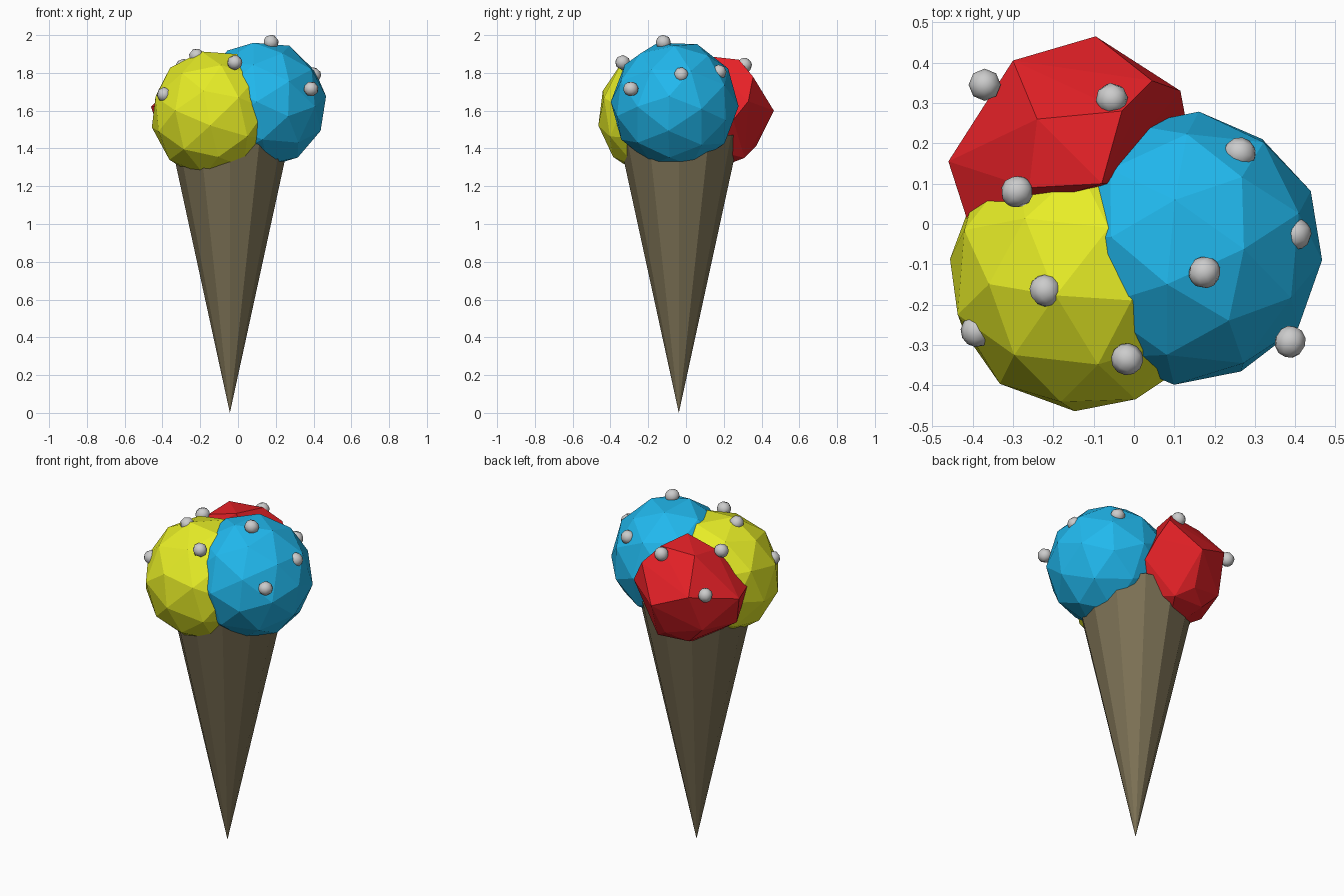
import bpy, bmesh
from math import radians
from mathutils import Euler, Matrix, Vector

if "Cube" in bpy.data.objects:
    bpy.data.objects.remove(bpy.data.objects["Cube"])


def colour(name, rgb):
    m = bpy.data.materials.new(name)
    m.diffuse_color = (*rgb, 1)
    m.use_nodes = True
    m.node_tree.nodes["Principled BSDF"].inputs["Base Color"].default_value = m.diffuse_color
    return m


def add(name, bm, mat=None, smooth=False):
    bmesh.ops.recalc_face_normals(bm, faces=bm.faces)
    me = bpy.data.meshes.new(name)
    for f in bm.faces:
        f.smooth = smooth
    bm.to_mesh(me)
    bm.free()
    ob = bpy.data.objects.new(name, me)
    bpy.context.collection.objects.link(ob)
    if mat:
        me.materials.append(mat)
    return ob


# Cone: twelve flat sides, point down
bm = bmesh.new()
rim = 1.47
bmesh.ops.create_cone(bm, cap_ends=True, segments=12, radius1=0, radius2=0.32, depth=rim,
                      matrix=Matrix.Translation((-0.043, -0.038, rim / 2)))
bmesh.ops.remove_doubles(bm, verts=bm.verts, dist=1e-4)
add("wafer_cone", bm, colour("wafer", (0.2, 0.165, 0.09)))


# Round scoops: faceted balls, each turned differently
def scoop(name, centre, r, turn, mat):
    bm = bmesh.new()
    rot = Euler([radians(a) for a in turn]).to_matrix().to_4x4()
    bmesh.ops.create_icosphere(bm, subdivisions=2, radius=r,
                               matrix=Matrix.Translation(centre) @ rot)
    add(name, bm, mat)


scoop("yellow_scoop", (-0.12, -0.125, 1.58), 0.345, (20, 10, 35), colour("yellow", (0.8, 0.85, 0.02)))
scoop("blue_scoop", (0.13, -0.06, 1.635), 0.34, (35, 15, 10), colour("blue", (0.015, 0.48, 0.85)))

# Red scoop: rougher chunk, hull of a few corners
corners = [(-0.095, 0.465, 1.60), (-0.30, 0.405, 1.68), (0.045, 0.355, 1.78), (0.115, 0.33, 1.65),
           (0.13, 0.25, 1.55), (-0.24, 0.26, 1.86), (-0.03, 0.28, 1.87), (-0.26, 0.09, 1.84),
           (-0.46, 0.155, 1.62), (-0.41, 0.0, 1.63), (-0.08, 0.10, 1.89), (-0.12, 0.37, 1.41),
           (-0.03, 0.31, 1.35), (-0.33, 0.32, 1.46), (-0.23, 0.30, 1.36), (-0.40, 0.09, 1.44),
           (-0.15, 0.10, 1.27), (0.08, 0.10, 1.40)]
bm = bmesh.new()
for c in corners:
    bm.verts.new(c)
bmesh.ops.convex_hull(bm, input=bm.verts)
add("red_scoop", bm, colour("red", (0.78, 0.015, 0.02)))

# Grey sugar balls scattered on the scoops
balls = [(-0.37, 0.345, 1.69), (-0.055, 0.31, 1.84), (-0.29, 0.08, 1.835),
         (-0.39, -0.265, 1.685), (-0.22, -0.165, 1.89), (-0.017, -0.335, 1.855),
         (0.262, 0.175, 1.805), (0.4, -0.025, 1.79), (0.175, -0.12, 1.962), (0.387, -0.292, 1.715)]
for i, p in enumerate(balls):
    bm = bmesh.new()
    bmesh.ops.create_uvsphere(bm, u_segments=8, v_segments=6, radius=0.04,
                              matrix=Matrix.Translation(p) @ Euler((0.5 * i, 0.3 * i, i)).to_matrix().to_4x4())
    add(f"sugar_ball_{i + 1}", bm, smooth=True)
